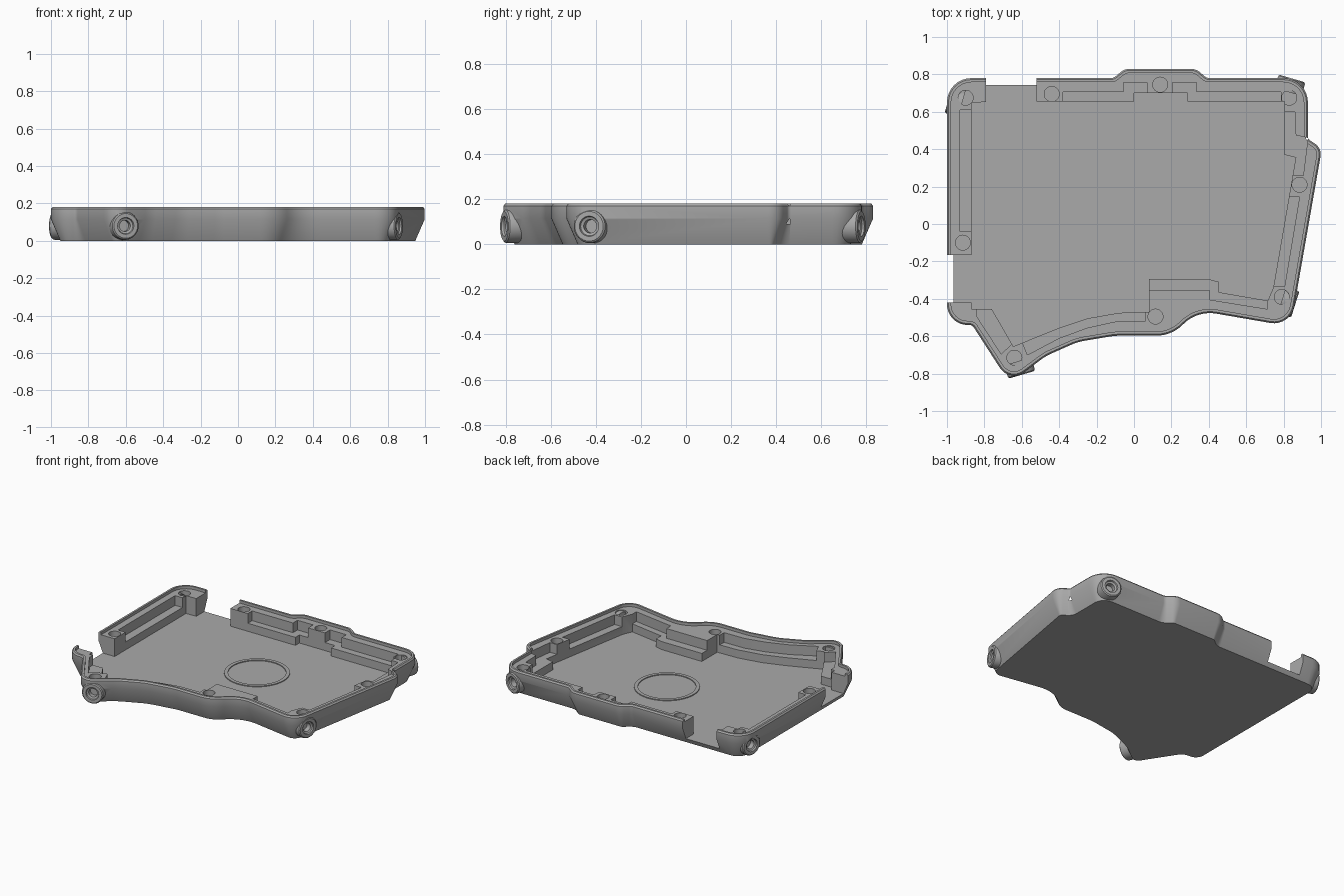
import bpy, bmesh, math
from mathutils import Vector

cube = bpy.data.objects.get("Cube")
if cube:
    bpy.data.objects.remove(cube, do_unlink=True)

grey = bpy.data.materials.new("plain grey")
grey.use_nodes = True
grey.diffuse_color = (0.4, 0.4, 0.4, 1)
grey.node_tree.nodes["Principled BSDF"].inputs["Base Color"].default_value = (0.4, 0.4, 0.4, 1)

HEIGHT, FLOOR, STEP, LEDGE = 0.18, 0.032, 0.09, 0.16


def fillet(corners, seg=8):
    """Round each (x, y, radius) corner of a closed polygon."""
    out = []
    for i, (x, y, r) in enumerate(corners):
        p = Vector((x, y))
        a = (Vector(corners[i - 1][:2]) - p).normalized()
        b = (Vector(corners[(i + 1) % len(corners)][:2]) - p).normalized()
        half = a.angle(b) / 2
        centre = p + (a + b).normalized() * (r / math.sin(half))
        start = p + a * (r / math.tan(half)) - centre
        end = p + b * (r / math.tan(half)) - centre
        sweep = start.angle_signed(end)
        for k in range(seg + 1):
            t = -sweep * k / seg
            c, s = math.cos(t), math.sin(t)
            out.append(centre + Vector((start.x * c - start.y * s, start.x * s + start.y * c)))
    return out


def inset(points, d):
    """Offset a clockwise outline inwards."""
    out = []
    for i, p in enumerate(points):
        e1 = (p - points[i - 1]).normalized()
        e2 = (points[(i + 1) % len(points)] - p).normalized()
        n1, n2 = Vector((e1.y, -e1.x)), Vector((e2.y, -e2.x))
        out.append(p + (n1 + n2) * (d / (1 + n1.dot(n2))))
    return out


def loft(name, rings):
    """Skin a list of equal closed rings and cap both ends."""
    bm = bmesh.new()
    loops = [[bm.verts.new(p) for p in ring] for ring in rings]
    n = len(loops[0])
    for low, high in zip(loops, loops[1:]):
        for i in range(n):
            j = (i + 1) % n
            bm.faces.new((low[i], low[j], high[j], high[i]))
    bm.faces.new(loops[0])
    bm.faces.new(loops[-1])
    bmesh.ops.recalc_face_normals(bm, faces=bm.faces)
    mesh = bpy.data.meshes.new(name)
    bm.to_mesh(mesh)
    bm.free()
    mesh.materials.append(grey)
    ob = bpy.data.objects.new(name, mesh)
    bpy.context.collection.objects.link(ob)
    return ob


def prism(points, z0, z1=0.3):
    return loft("cutter", [[(p[0], p[1], z) for p in points] for z in (z0, z1)])


def box(x0, x1, y0, y1, z0):
    return prism([(x0, y0), (x0, y1), (x1, y1), (x1, y0)], z0)


def turned(name, centre, axis, profile, seg=32):
    """Lathe (radius, depth) points around an axis."""
    axis = Vector(axis).normalized()
    side = axis.orthogonal().normalized()
    up = axis.cross(side)
    angles = [2 * math.pi * k / seg for k in range(seg)]
    return loft(name, [[Vector(centre) + axis * d + (side * math.cos(t) + up * math.sin(t)) * r
                        for t in angles] for r, d in profile])


def select(ob):
    bpy.ops.object.select_all(action='DESELECT')
    ob.select_set(True)
    bpy.context.view_layer.objects.active = ob


def cut(target, cutter):
    select(target)
    mod = target.modifiers.new("cut", 'BOOLEAN')
    mod.operation, mod.solver, mod.object = 'DIFFERENCE', 'EXACT', cutter
    bpy.ops.object.modifier_apply(modifier=mod.name)
    bpy.data.objects.remove(cutter, do_unlink=True)


def smooth(ob):
    select(ob)
    bpy.ops.object.shade_smooth_by_angle(angle=math.radians(32))


# Outer shell: tapered foot, upright wall, small top chamfer
outline = fillet([
    (-1, .78, .13), (-.11, .78, .04), (-.05, .83, .08), (.33, .83, .08), (.39, .78, .04),
    (.93, .78, .13), (.93, .455, .02), (1.005, .405, .07), (.838, -.548, .11),
    (.34, -.462, .2), (.2, -.597, .2), (-.1, -.597, .3), (-.3, -.63, .3),
    (-.47, -.705, .3), (-.665, -.85, .09), (-.865, -.54, .03), (-1, -.54, .11)])
shell_profile = [(.05, 0), (.0, .115), (0, HEIGHT - .01), (.008, HEIGHT)]
tray = loft("case_tray", [[(p.x, p.y, z) for p in inset(outline, d)] for d, z in shell_profile])

# Recess inside the rim
cut(tray, prism(inset(outline, .022), LEDGE))

# Main cavity down to the floor
cut(tray, prism([
    (-.87, .65), (-.6, .655), (0, .655), (0, .7), (.285, .7), (.285, .655), (.805, .655),
    (.805, .37), (.865, .355), (.745, -.34), (.715, -.41), (.455, -.365), (.455, -.31),
    (.4, -.295), (.08, -.295), (.08, -.47), (-.08, -.475), (-.25, -.505), (-.4, -.555),
    (-.5, -.595), (-.645, -.655), (-.76, -.455), (-.87, -.455)], FLOOR))

# Lower steps between the screw bosses
pockets = [
    [(-.93, -.04), (-.8, -.04), (-.8, .61), (-.93, .61)],
    [(.78, .6), (.86, .6), (.865, .475), (.93, .46), (.905, .26), (.78, .26)],
    [(.885, .145), (.805, -.335), (.7, -.335), (.7, .145)],
    [(.715, -.2), (.715, -.455), (.405, -.405), (.405, -.355), (0, -.355), (0, -.2)],
    [(.06, -.4), (.06, -.52), (-.1, -.522), (-.25, -.555), (-.4, -.61), (-.57, -.7), (-.61, -.6)],
    [(-.84, -.495), (-.71, -.695), (-.63, -.62), (-.75, -.4), (-.84, -.4)],
    [(-.38, .6), (-.38, .705), (-.055, .705), (-.055, .757), (.07, .757), (.07, .6)],
    [(.205, .6), (.205, .757), (.335, .757), (.335, .705), (.785, .705), (.785, .6)],
]
for pocket in pockets:
    cut(tray, prism(pocket, STEP))

# Openings in the back and side walls
cut(tray, box(-.79, -.52, .6, .9, FLOOR))
cut(tray, box(-1.1, -.8, -.42, -.165, FLOOR))

# Screw holes
for x, y in [(-.9, .675), (-.44, .695), (.14, .745), (.83, .675), (.885, .21),
             (.79, -.39), (.115, -.495), (-.64, -.715), (-.915, -.1)]:
    cut(tray, turned("cutter", (x, y, .3), (0, 0, 1), [(.04, -.23), (.04, 0)], 24))

# Corner sockets with a stepped hole
sockets = {
    "front_left_socket": ((-.6, -.806), (.28, -.96)),
    "front_right_socket": ((.862, -.43), (.95, -.3)),
    "back_right_socket": ((.845, .778), (.28, .96)),
    "back_left_socket": ((-.992, .665), (-.96, .28)),
}
for name, ((x, y), (ax, ay)) in sockets.items():
    place = ((x, y, .08), (ax, ay, 0))
    cut(tray, turned("cutter", *place, [(.055, -.07), (.055, .1)]))
    smooth(turned(name, *place, [(.03, -.05), (.03, -.015), (.042, -.01), (.045, 0), (.066, 0),
                                 (.073, -.006), (.075, -.015), (.075, -.075)]))
smooth(tray)

# Plain raised ring on the floor
ring = turned("floor_ring", (.04, .16, FLOOR), (0, 0, 1), [(.215, -.002), (.215, .006)], 48)
cut(ring, turned("cutter", (.04, .16, FLOOR), (0, 0, 1), [(.19, -.02), (.19, .02)], 48))
smooth(ring)
